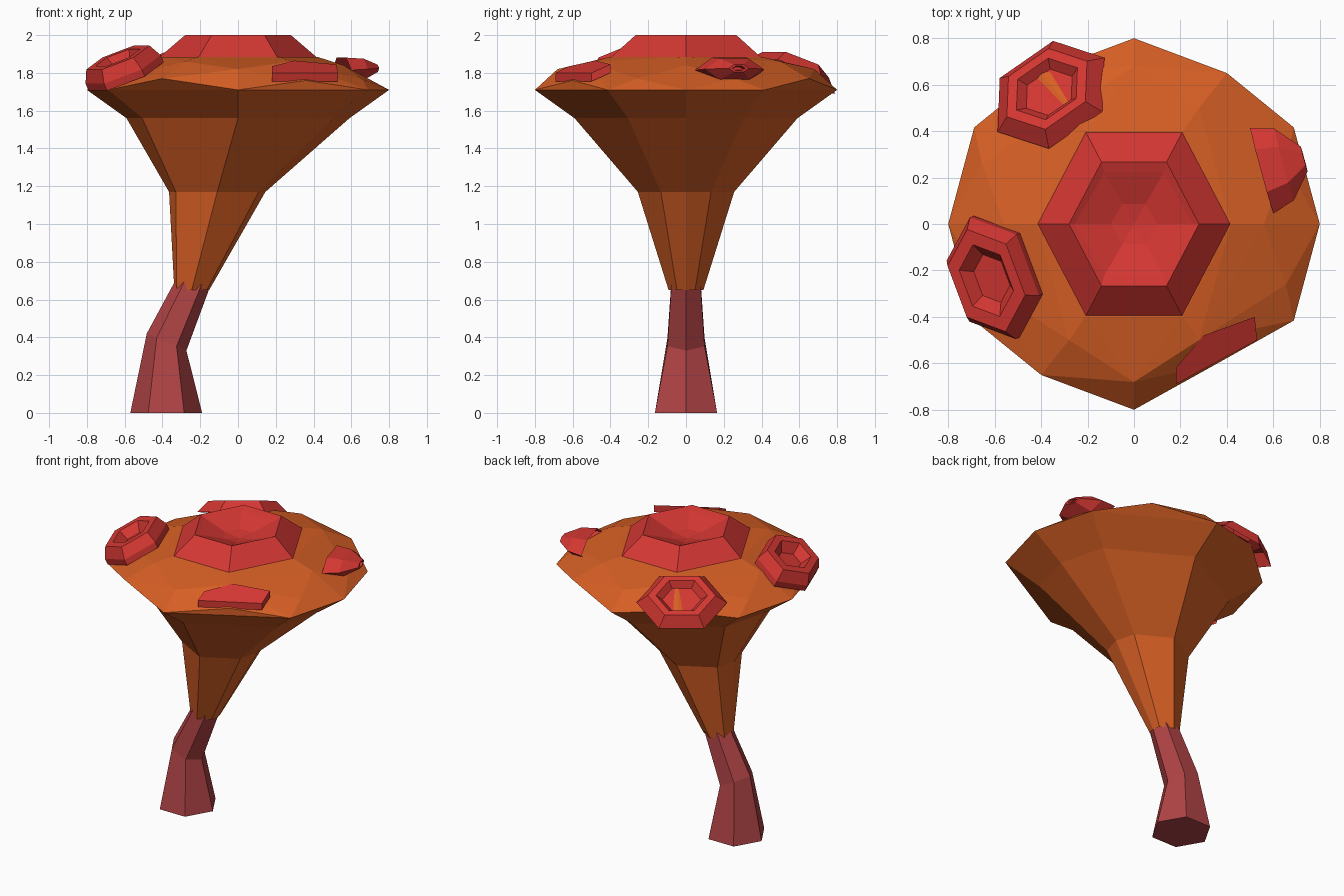
import bpy, bmesh
from math import cos, sin, tau
from mathutils import Vector

cube = bpy.data.objects.get("Cube")
if cube:
    bpy.data.objects.remove(cube, do_unlink=True)


def material(name, rgb):
    m = bpy.data.materials.new(name)
    m.use_nodes = True
    colour = (*rgb, 1)
    m.diffuse_color = colour
    bsdf = m.node_tree.nodes["Principled BSDF"]
    bsdf.inputs["Base Color"].default_value = colour
    bsdf.inputs["Roughness"].default_value = 0.9
    return m


ORANGE = material("cap_orange", (0.68, 0.115, 0.018))
RED = material("spot_red", (0.66, 0.038, 0.032))
MAROON = material("stem_maroon", (0.43, 0.056, 0.059))


def finish(name, bm, mat):
    bmesh.ops.recalc_face_normals(bm, faces=bm.faces[:])
    mesh = bpy.data.meshes.new(name)
    bm.to_mesh(mesh)
    bm.free()
    mesh.materials.append(mat)
    obj = bpy.data.objects.new(name, mesh)
    bpy.context.collection.objects.link(obj)
    return obj


def loft(name, rings, mat, cap_start=False, cap_end=False):
    """Skin a list of equal-length point rings with flat quads."""
    bm = bmesh.new()
    loops = [[bm.verts.new(p) for p in ring] for ring in rings]
    n = len(loops[0])
    for a, b in zip(loops, loops[1:]):
        for i in range(n):
            j = (i + 1) % n
            bm.faces.new((a[i], a[j], b[j], b[i]))
    if cap_start:
        bm.faces.new(loops[0][::-1])
    if cap_end:
        bm.faces.new(loops[-1])
    return finish(name, bm, mat)


def hexagon(radius, z, x=0, stretch=1.0, tilt=0.0):
    angles = [i * tau / 6 for i in range(6)]
    return [(x + radius * cos(a), stretch * radius * sin(a), z + tilt * cos(a)) for a in angles]


def spot(name, centre, normal, squash, steps):
    """Hexagonal spot facing along normal; steps are (radius, height)."""
    n = Vector(normal).normalized()
    along = Vector((0, 0, 1)).cross(n).normalized()
    across = n.cross(along)
    rings = []
    for radius, height in steps:
        rings.append([Vector(centre) + n * height + radius *
                      (along * cos(i * tau / 6) + across * squash * sin(i * tau / 6))
                      for i in range(6)])
    return loft(name, rings, RED, cap_end=True)


# Bent stem
loft("stem", [
    hexagon(0.19, 0, -0.38),
    hexagon(0.105, 0.375, -0.378, 1.08, -0.045),
    hexagon(0.09, 0.74, -0.215, 0.95, -0.01),
], MAROON, cap_start=True, cap_end=True)

# Flared underside of the cap, eight-sided
outline = [(1, 0), (0.86, 0.52), (0, 1), (-0.86, 0.52),
           (-1, 0), (-0.86, -0.52), (0, -1), (0.86, -0.52)]
flare = [(0.092, -0.245, 0.65), (0.255, -0.11, 1.17), (0.59, 0, 1.56), (0.8, 0, 1.71)]
rings = [[(x + s * u, s * v, z) for u, v in outline] for s, x, z in flare]
loft("cap_underside", rings, ORANGE)

# Faceted dome over the rim
points = list(rings[-1])
for sx in (-1, 1):
    points += [(0, sx * 0.68, 1.82), (sx * 0.56, 0, 1.84)]
    for sy in (-1, 1):
        points += [(sx * 0.655, sy * 0.26, 1.77), (sx * 0.28, sy * 0.5, 1.86)]
        flat = sx > 0 and sy < 0
        points.append((0.36, -0.6, 1.76) if flat else (sx * 0.4, sy * 0.65, 1.77))
points += hexagon(0.42, 1.885, 0, 1.1)
bm = bmesh.new()
for p in points:
    bm.verts.new(p)
bmesh.ops.convex_hull(bm, input=bm.verts[:])
under = [f for f in bm.faces if f.calc_center_median().z < 1.711]
bmesh.ops.delete(bm, geom=under, context="FACES")
finish("cap_dome", bm, ORANGE)

# Raised crown with a hollow centre
loft("crown_spot", [
    hexagon(r, z, 0, 1.1 if r > 0.27 else 1)
    for r, z in ((0.42, 1.88), (0.28, 2.0), (0.255, 1.985), (0.1, 1.93), (0.005, 1.915))
], RED, cap_end=True)

# Hollow side spots
spot("back_spot", (-0.36, 0.56, 1.79), (-0.25, 0.36, 0.9), 0.85,
     [(0.28, -0.01), (0.21, 0.06), (0.16, 0.06), (0.12, 0.02)])
spot("right_spot", (-0.6, -0.23, 1.80), (-0.40, -0.15, 0.905), 0.73,
     [(0.28, -0.02), (0.28, 0.02), (0.235, 0.09), (0.165, 0.09), (0.11, 0.03)])
spot("left_spot", (0.55, 0.23, 1.815), (0.95, 0.26, 0.05), 0.4,
     [(0.19, 0), (0.16, 0.1), (0.055, 0.19), (0.035, 0.19), (0.025, 0.16)])

# Front spot, cut flat along the rim
top = [(0.18, -0.69, 1.80), (0.53, -0.50, 1.80), (0.52, -0.40, 1.845),
       (0.3, -0.48, 1.865), (0.18, -0.62, 1.835)]
loft("front_spot", [[(x, y, z - 0.045) for x, y, z in top], top], RED,
     cap_start=True, cap_end=True)
